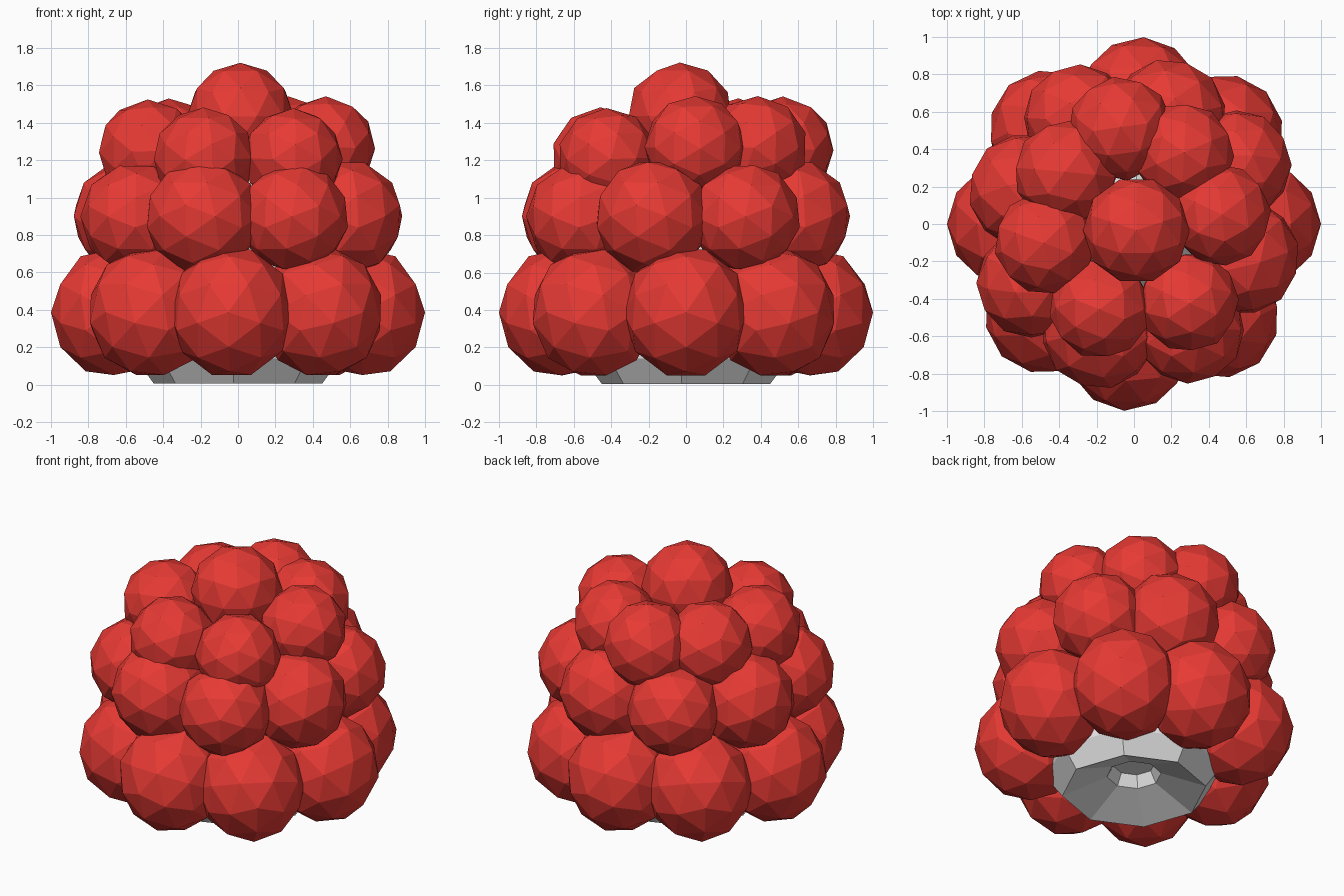
import bpy
import bmesh
from math import radians, cos, sin, tau, pi
from mathutils import Matrix, Vector

cube = bpy.data.objects.get("Cube")
if cube:
    bpy.data.objects.remove(cube)


def make_material(name, color):
    mat = bpy.data.materials.new(name)
    mat.use_nodes = True
    mat.diffuse_color = color
    mat.node_tree.nodes["Principled BSDF"].inputs["Base Color"].default_value = color
    return mat


red = make_material("berry red", (0.8, 0.042, 0.034, 1))
grey = make_material("core grey", (0.8, 0.8, 0.8, 1))


def add_object(name, bm, mat):
    mesh = bpy.data.meshes.new(name)
    bm.to_mesh(mesh)
    bm.free()
    mesh.materials.append(mat)
    obj = bpy.data.objects.new(name, mesh)
    bpy.context.collection.objects.link(obj)
    return obj


def add_lobe(name, location, radius, outward, stretch=1.0):
    """Faceted ball with one pole pointing outward and a flat lower edge."""
    bm = bmesh.new()
    bmesh.ops.create_icosphere(bm, subdivisions=2, radius=radius,
                               matrix=Matrix.Rotation(-pi / 2, 4, 'Z'))
    obj = add_object(name, bm, red)
    obj.location = location
    obj.rotation_euler = Vector(outward).to_track_quat('Z', 'Y').to_euler()
    obj.scale.y = stretch


def add_tier(name, tilt, lobes, stretch=1.0):
    """Lobes (angle, ring radius, height, size), leaning upward by tilt degrees."""
    t = radians(tilt)
    for i, (angle, ring, height, size) in enumerate(lobes):
        a = radians(angle)
        add_lobe(f"{name}_{i + 1}", (ring * cos(a), ring * sin(a), height), size,
                 (cos(a) * cos(t), sin(a) * cos(t), sin(t)), stretch)


# Three tiers of lobes and the crowning one
add_tier("lower_lobe", 0, [(angle, 0.664, 0.387, 0.336) for angle in
                           (0, 45, 87, 132, 180, 225, 267, 312)], 1.05)
add_tier("middle_lobe", 12,
         [(angle, 0.6, 0.895, 0.312) for angle in (-17, 72, 163, 252)]
         + [(angle, 0.633, 0.893, 0.295) for angle in (30, 118, 210, 298)])
add_tier("upper_lobe", 30,
         [(192, 0.485, 1.25, 0.275), (248, 0.485, 1.21, 0.272), (305, 0.51, 1.21, 0.268),
          (6, 0.465, 1.27, 0.272), (55, 0.46, 1.27, 0.272), (98, 0.515, 1.26, 0.28),
          (143, 0.455, 1.25, 0.28)])
add_lobe("top_lobe", (0.013, -0.033, 1.435), 0.286, (0, 0, 1))

# Eight-sided core with a hollow underside, lathed from its profile
profile = [(0.13, 0.195), (0.17, 0.12), (0.45, 0.005), (0.55, 0.14), (0.58, 0.4),
           (0.5, 0.7), (0.4, 1.0), (0.22, 1.22)]
SIDES = 8
bm = bmesh.new()
rings = []
for r, z in profile:
    rings.append([bm.verts.new((r * cos(tau * i / SIDES - 0.05),
                                r * sin(tau * i / SIDES - 0.05), z))
                  for i in range(SIDES)])
for low, high in zip(rings, rings[1:]):
    for i in range(SIDES):
        j = (i + 1) % SIDES
        bm.faces.new((low[i], low[j], high[j], high[i]))
bm.faces.new(rings[0][::-1])
bm.faces.new(rings[-1])
bmesh.ops.recalc_face_normals(bm, faces=bm.faces)
add_object("hollow_core", bm, grey)
